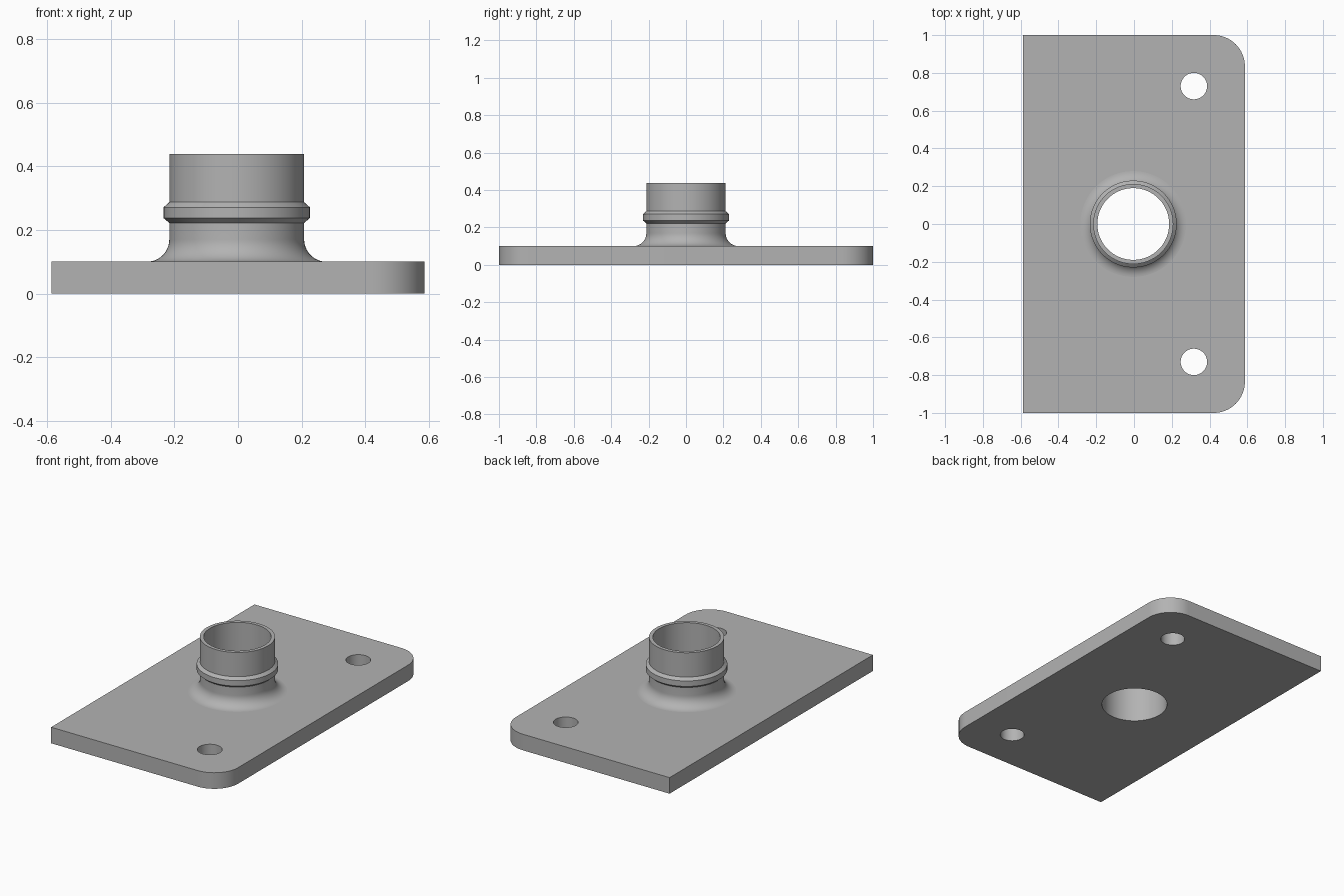
import bpy, bmesh, math

if "Cube" in bpy.data.objects:
    bpy.data.objects.remove(bpy.data.objects["Cube"])

SEG = 96
CX = -0.004            # bore axis
T = 0.10               # plate thickness
HX, HY, R = 0.587, 1.0, 0.165

grey = bpy.data.materials.new("metal_grey")
grey.diffuse_color = (0.45, 0.45, 0.45, 1)
grey.use_nodes = True
grey.node_tree.nodes["Principled BSDF"].inputs["Base Color"].default_value = grey.diffuse_color


def finish(bm, name):
    mesh = bpy.data.meshes.new(name)
    bm.to_mesh(mesh)
    bm.free()
    mesh.materials.append(grey)
    ob = bpy.data.objects.new(name, mesh)
    bpy.context.collection.objects.link(ob)
    bpy.ops.object.select_all(action='DESELECT')
    ob.select_set(True)
    bpy.context.view_layer.objects.active = ob
    bpy.ops.object.shade_smooth_by_angle(angle=math.radians(25))
    return ob


def arc(cx, cy, r, a0, a1, n):
    return [(cx + r * math.cos(math.radians(a0 + (a1 - a0) * i / n)),
             cy + r * math.sin(math.radians(a0 + (a1 - a0) * i / n))) for i in range(n + 1)]


def circle(cx, cy, r, n):
    return arc(cx, cy, r, 0, 360, n)[:-1]


# Plate: outline rounded on the +x side, two bolt holes, and a bore that the neck lines
outline = ([(-HX, -HY)] + arc(HX - R, -HY + R, R, -90, 0, 16)
           + arc(HX - R, HY - R, R, 0, 90, 16) + [(-HX, HY)])
bolts = [circle(0.317, y, 0.07, 48) for y in (-0.73, 0.73)]

bm = bmesh.new()


def cap(z, bore_r, up):
    loops, edges = [], []
    for pts in [outline, *bolts, circle(CX, 0, bore_r, SEG)]:
        vs = [bm.verts.new((x, y, z)) for x, y in pts]
        edges += [bm.edges.new((vs[i - 1], vs[i])) for i in range(len(vs))]
        loops.append(vs)
    res = bmesh.ops.triangle_fill(bm, edges=edges, use_beauty=True, normal=(0, 0, up))
    for f in res["geom"]:
        if isinstance(f, bmesh.types.BMFace):
            f.normal_update()
            if f.normal.z * up < 0:
                f.normal_flip()
    return loops


low, high = cap(0, 0.19, -1), cap(T, 0.28, 1)
for k in range(3):     # outer wall, then the bolt hole walls facing inward
    a, b = low[k], high[k]
    for i in range(len(a)):
        quad = (a[i - 1], a[i], b[i], b[i - 1])
        bm.faces.new(quad if k == 0 else quad[::-1])
finish(bm, "mounting_plate")

# Neck: fillet, tube, raised ring, rim and bore, revolved about the bore axis
profile = arc(0.282, T + 0.07, 0.07, 270, 180, 12)
profile[0] = (0.28, T)
profile += [(0.212, 0.222), (0.23, 0.237), (0.23, 0.271), (0.212, 0.287),
            (0.212, 0.438), (0.19, 0.438), (0.19, 0.0)]
bm = bmesh.new()
rings = [[bm.verts.new((CX + x, y, z)) for x, y in circle(0, 0, r, SEG)] for r, z in profile]
for a, b in zip(rings, rings[1:]):
    for i in range(SEG):
        bm.faces.new((a[i - 1], a[i], b[i], b[i - 1]))
finish(bm, "pipe_neck")
